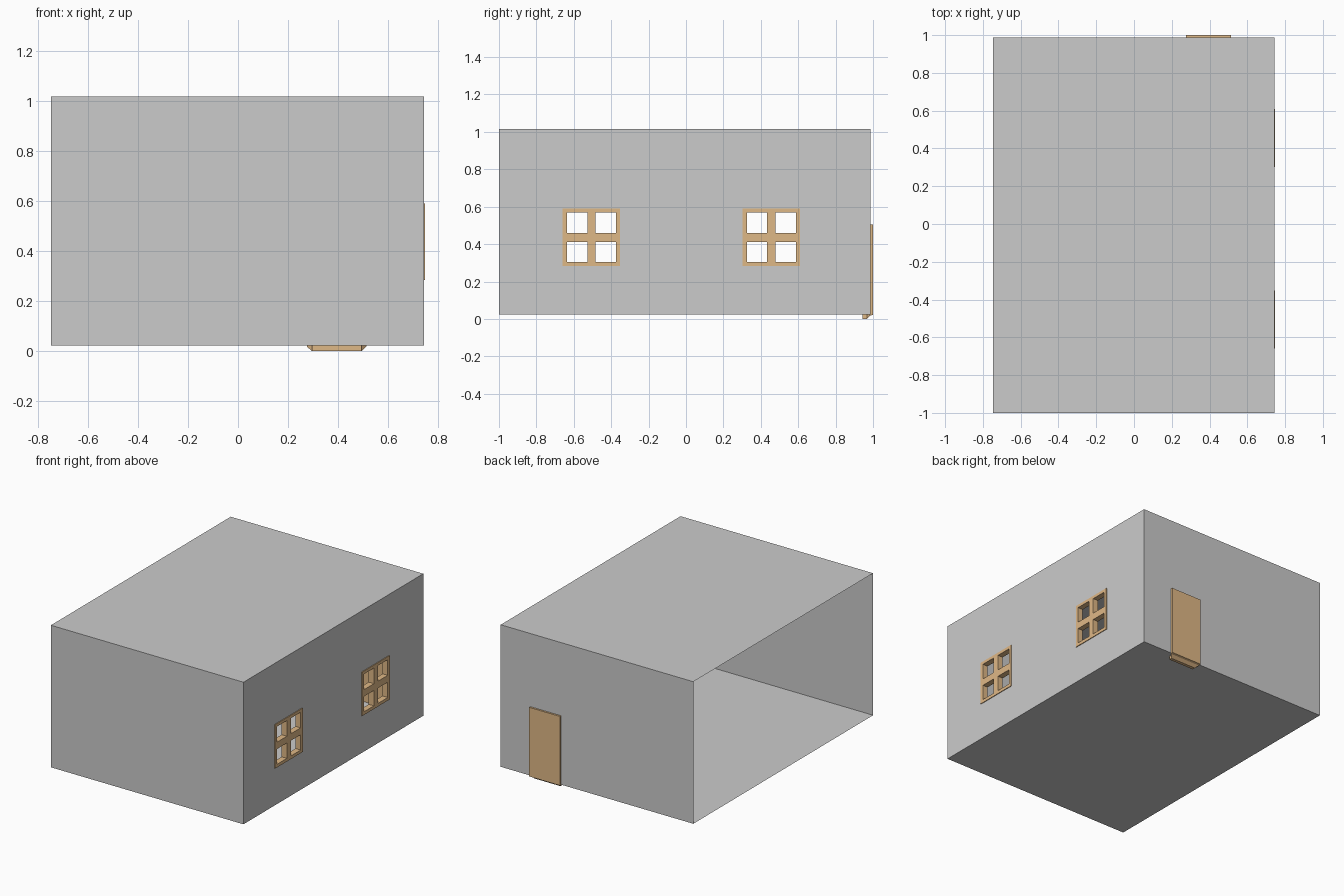
import bpy, bmesh

if "Cube" in bpy.data.objects:
    bpy.data.objects.remove(bpy.data.objects["Cube"])

tan = bpy.data.materials.new("tan_wood")
tan.diffuse_color = (0.74, 0.48, 0.24, 1)
tan.use_nodes = True
tan.node_tree.nodes["Principled BSDF"].inputs["Base Color"].default_value = tan.diffuse_color

X0, X1 = -0.7475, 0.7425      # room extents
Y0, Y1 = -1.0, 0.987
Z0, Z1 = 0.023, 1.0165
OUT = 0.7475                  # outer face of the windows


def finish(bm, name, mat=None):
    me = bpy.data.meshes.new(name)
    bm.to_mesh(me)
    bm.free()
    ob = bpy.data.objects.new(name, me)
    bpy.context.collection.objects.link(ob)
    if mat:
        me.materials.append(mat)
    return ob


def lattice(bm, x, ys, zs, holes):
    """Sheet of cells facing +x, leaving out the (column, row) holes."""
    v = [[bm.verts.new((x, y, z)) for z in zs] for y in ys]
    return [bm.faces.new((v[i][j], v[i + 1][j], v[i + 1][j + 1], v[i][j + 1]))
            for i in range(len(ys) - 1) for j in range(len(zs) - 1)
            if (i, j) not in holes]


def loft(bm, rings):
    """Closed solid through a series of point rings."""
    vs = [[bm.verts.new(p) for p in r] for r in rings]
    n = len(vs[0])
    for a, b in zip(vs, vs[1:]):
        for i in range(n):
            k = (i + 1) % n
            bm.faces.new((a[i], a[k], b[k], b[i]))
    bm.faces.new(vs[0])
    bm.faces.new(vs[-1])
    bmesh.ops.recalc_face_normals(bm, faces=bm.faces)


# Room: thin sheets, open on the left, window openings in the right wall
WINDOWS = (-0.5055, 0.456)
HALF, Z_LOW, Z_HIGH, INSET = 0.1535, 0.283, 0.59, 0.015
bm = bmesh.new()
ys = [Y0] + [c + s * (HALF - INSET) for c in WINDOWS for s in (-1, 1)] + [Y1]
lattice(bm, X1, ys, [Z0, Z_LOW + INSET, Z_HIGH - INSET, Z1], {(1, 1), (3, 1)})
for quad in (
    [(X0, Y0, Z0), (X1, Y0, Z0), (X1, Y0, Z1), (X0, Y0, Z1)],
    [(X1, Y1, Z0), (X0, Y1, Z0), (X0, Y1, Z1), (X1, Y1, Z1)],
    [(X0, Y0, Z1), (X1, Y0, Z1), (X1, Y1, Z1), (X0, Y1, Z1)],
    [(X0, Y1, Z0), (X1, Y1, Z0), (X1, Y0, Z0), (X0, Y0, Z0)],
):
    bm.faces.new([bm.verts.new(p) for p in quad])
bmesh.ops.remove_doubles(bm, verts=bm.verts, dist=1e-5)
finish(bm, "room_shell")


# Windows: four-pane frames with a lip outside and a narrower body inside
def window(name, c):
    bm = bmesh.new()
    ys = [c + d for d in (-HALF, -0.131, -0.022, 0.022, 0.131, HALF)]
    zs = [Z_LOW, 0.305, 0.412, 0.46, 0.569, Z_HIGH]
    faces = lattice(bm, OUT, ys, zs, {(i, j) for i in (1, 3) for j in (1, 3)})
    for depth, inset in ((0.005, 0), (0.035, INSET)):
        ext = bmesh.ops.extrude_face_region(bm, geom=faces)["geom"]
        if inset:
            bmesh.ops.delete(bm, geom=faces, context='FACES_ONLY')
        faces = [g for g in ext if isinstance(g, bmesh.types.BMFace)]
        for v in {v for f in faces for v in f.verts}:
            v.co.x -= depth
            v.co.y = min(max(v.co.y, ys[0] + inset), ys[-1] - inset)
            v.co.z = min(max(v.co.z, zs[0] + inset), zs[-1] - inset)
    bmesh.ops.recalc_face_normals(bm, faces=bm.faces)
    finish(bm, name, tan)


window("front_window", WINDOWS[0])
window("back_window", WINDOWS[1])

# Door: outer slab tapering to a narrower body that passes through the wall
bm = bmesh.new()
loft(bm, [[(a, y, lo), (b, y, lo), (b, y, hi), (a, y, hi)]
          for y, a, b, lo, hi in ((1.0, 0.275, 0.513, 0.022, 0.505),
                                  (0.985, 0.275, 0.513, 0.018, 0.505),
                                  (0.967, 0.295, 0.494, 0.0, 0.485),
                                  (0.945, 0.295, 0.494, 0.0, 0.485))])
finish(bm, "door", tan)
